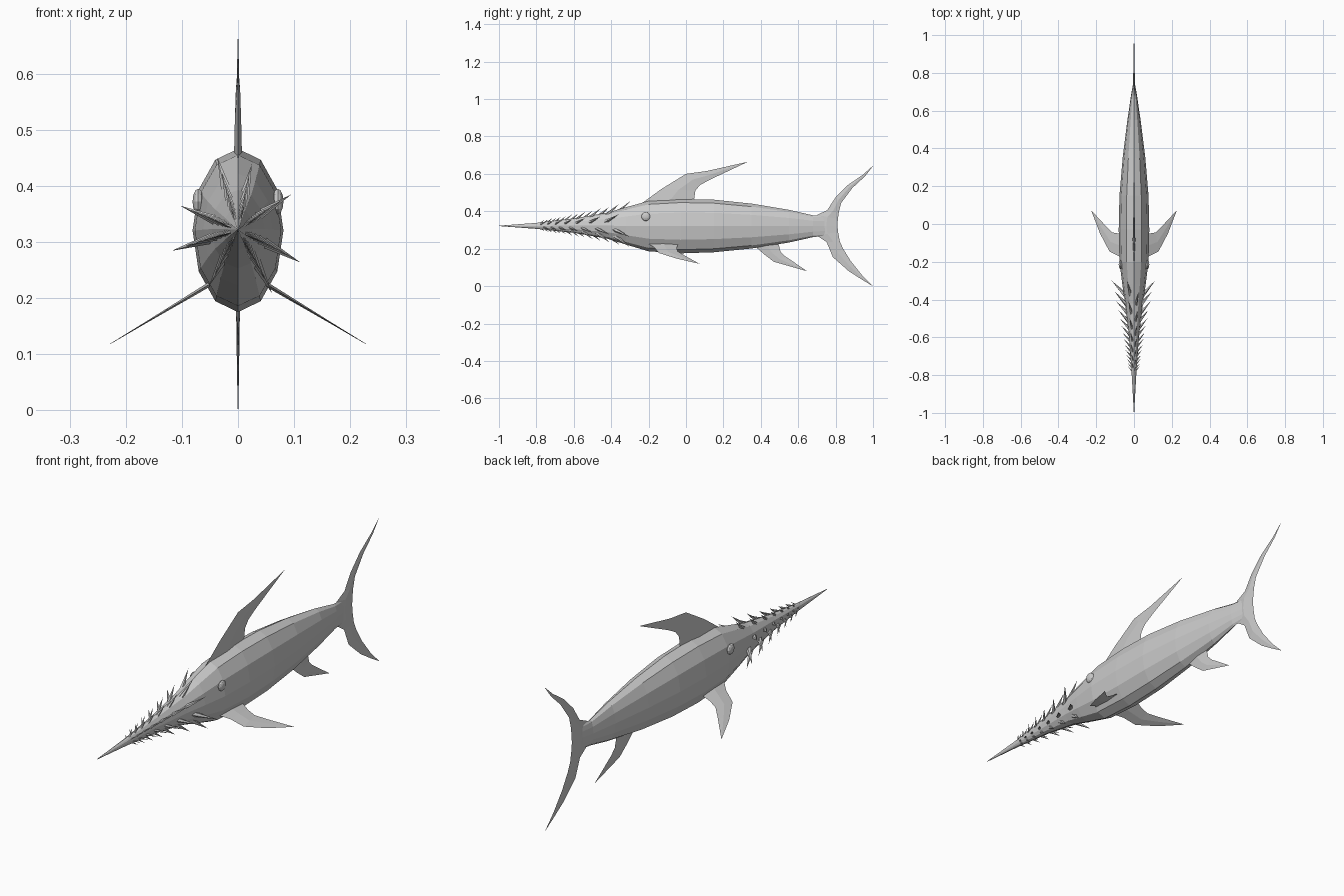
import bpy, math
from mathutils import Vector

if "Cube" in bpy.data.objects:
    bpy.data.objects.remove(bpy.data.objects["Cube"])

grey = bpy.data.materials.new("grey_skin")
grey.diffuse_color = (0.6, 0.6, 0.6, 1)
grey.use_nodes = True
grey.node_tree.nodes["Principled BSDF"].inputs["Base Color"].default_value = grey.diffuse_color


def add_mesh(name, verts, faces):
    me = bpy.data.meshes.new(name)
    me.from_pydata(verts, [], faces)
    me.materials.append(grey)
    ob = bpy.data.objects.new(name, me)
    bpy.context.collection.objects.link(ob)
    return ob


# Body stations: y, half width, bottom z, top z
STATIONS = [(-1.0, .001, .321, .323), (-.8, .012, .306, .338), (-.6, .026, .285, .362),
            (-.42, .047, .253, .393), (-.32, .062, .222, .422), (-.2, .077, .186, .455),
            (-.03, .081, .175, .466), (.15, .077, .181, .462), (.35, .060, .201, .441),
            (.55, .035, .233, .408), (.68, .016, .262, .378), (.76, .002, .270, .374)]
SIDES = 12


def body():
    verts, faces = [], []
    for y, w, lo, hi in STATIONS:
        for k in range(SIDES):
            a = 2 * math.pi * k / SIDES
            verts.append((w * math.sin(a), y, (lo + hi) / 2 + (hi - lo) / 2 * math.cos(a)))
    for i in range(len(STATIONS) - 1):
        for k in range(SIDES):
            a, b = i * SIDES + k, i * SIDES + (k + 1) % SIDES
            faces.append((a, a + SIDES, b + SIDES, b))
    last = (len(STATIONS) - 1) * SIDES
    faces += [tuple(range(SIDES)), tuple(range(last + SIDES - 1, last - 1, -1))]
    add_mesh("body", verts, faces)


def section(y):
    """Half width, half height and centre height of the body at y."""
    for (y0, w0, l0, h0), (y1, w1, l1, h1) in zip(STATIONS, STATIONS[1:]):
        if y <= y1:
            t = (y - y0) / (y1 - y0)
            w, lo, hi = w0 + t * (w1 - w0), l0 + t * (l1 - l0), h0 + t * (h1 - h0)
            return w, (hi - lo) / 2, (hi + lo) / 2


def fin(name, front, back, thick, place):
    """Blade between a leading and a trailing edge, from root to shared tip."""
    n = len(front)
    verts, faces = [], []
    for i, (f, b) in enumerate(zip(front, back)):
        t = thick * (1 - i / (n - 1)) + .0004
        m = ((f[0] + b[0]) / 2, (f[1] + b[1]) / 2)
        verts += [place(*f, 0), place(*m, t), place(*b, 0), place(*m, -t)]
    for i in range(n - 1):
        for k in range(4):
            a, b = 4 * i + k, 4 * i + (k + 1) % 4
            faces.append((a, b, b + 4, a + 4))
    faces += [(3, 2, 1, 0), tuple(range(4 * n - 4, 4 * n))]
    return add_mesh(name, verts, faces)


def upright(y, z, t):
    return (t, y, z)


body()

# Fins on the centre line
fin("dorsal_fin", [(-.24, .44), (-.13, .52), (0, .60), (.11, .615), (.328, .664)],
    [(.04, .44), (.05, .51), (.075, .54), (.13, .57), (.330, .664)], .007, upright)
fin("anal_fin", [(.36, .22), (.42, .168), (.47, .13), (.645, .08)],
    [(.495, .225), (.505, .185), (.53, .16), (.647, .08)], .005, upright)
fin("tail_upper_lobe", [(.69, .322), (.70, .38), (.755, .406), (.80, .475), (.865, .54), (.945, .595), (.998, .642)],
    [(.81, .322), (.812, .36), (.818, .40), (.83, .445), (.89, .525), (.957, .587), (1, .642)], .006, upright)
fin("tail_lower_lobe", [(.69, .322), (.70, .27), (.752, .235), (.785, .155), (.87, .08), (.94, .035), (.998, 0)],
    [(.81, .322), (.813, .29), (.822, .24), (.84, .20), (.88, .135), (.94, .06), (1, 0)], .006, upright)

# Paired fins slope outward and down; eyes are low faceted domes
for s, side in ((1, "right"), (-1, "left")):
    fin(side + "_pectoral_fin", [(.04, -.21), (.08, -.17), (.13, -.145), (.18, -.05), (.227, .072)],
        [(.04, -.04), (.085, -.05), (.115, -.045), (.15, -.01), (.228, .074)], .004,
        lambda x, y, t, s=s: (s * (x + .5 * t), y, .222 - .6 * (x - .055) + .85 * t))
    bpy.ops.mesh.primitive_uv_sphere_add(segments=10, ring_count=6, radius=1,
                                         location=(s * .071, -.215, .372), rotation=(0, math.pi / 2, 0))
    eye = bpy.context.object
    eye.name = side + "_eye"
    eye.scale = (.024, .024, .010)
    eye.data.materials.append(grey)

# Staggered rows of swept-back thorns on the snout: direction in degrees, first ring
ROWS = [(106, 0), (78, 1), (33, 1), (158, 1), (198, 0), (332, 0), (243, 1), (298, 0)]
verts, faces = [], []
for deg, start in ROWS:
    a = math.radians(deg)
    out = Vector((math.cos(a), 0, math.sin(a)))
    across = Vector((-math.sin(a), 0, math.cos(a)))
    along = Vector((0, 1, 0))
    for ring in range(start, 14, 2):
        f = .915 ** ring                      # thorns shrink toward the nose
        y = -.96 + .58 * f
        w, h, zc = section(y)
        r = 1 / math.hypot(out.x / w, out.z / h)
        base = Vector((0, y, zc)) + out * (r * .85)
        size = f ** 1.1
        tip = base + out * ((.078 if abs(out.x) > .6 else .068) * size) + along * (.08 * size)
        n = len(verts)
        for k in range(5):
            b = 2 * math.pi * k / 5
            verts.append(base + (across * math.cos(b) * .011 + along * math.sin(b) * .019) * size)
        verts.append(tip)
        faces += [(n + k, n + (k + 1) % 5, n + 5) for k in range(5)]
        faces.append(tuple(range(n + 4, n - 1, -1)))
add_mesh("snout_thorns", verts, faces)

# Consistent outward normals
import bmesh
for ob in bpy.data.objects:
    bm = bmesh.new()
    bm.from_mesh(ob.data)
    bmesh.ops.recalc_face_normals(bm, faces=bm.faces)
    bm.to_mesh(ob.data)
    bm.free()
